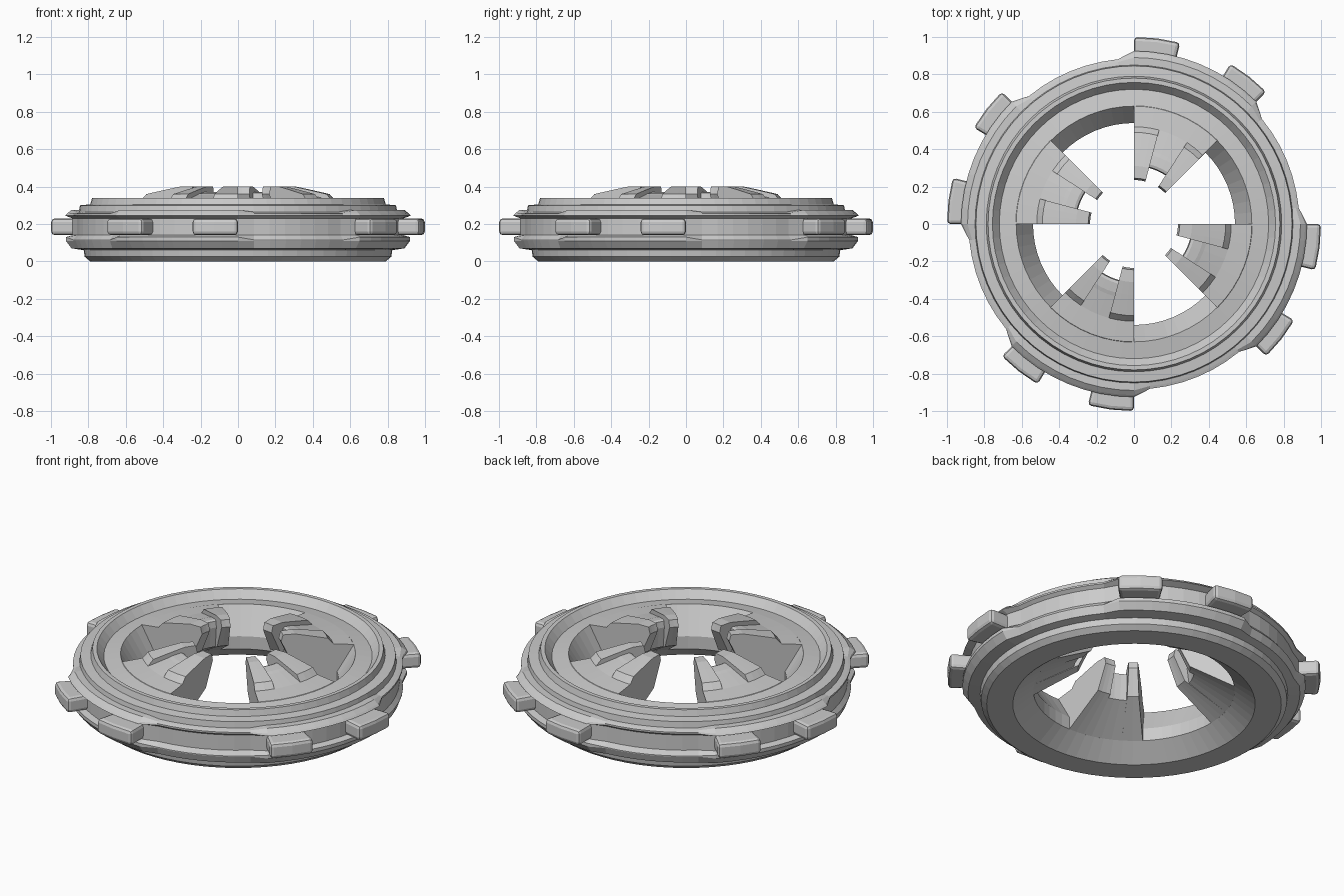
import bpy, bmesh, math

if "Cube" in bpy.data.objects:
    bpy.data.objects.remove(bpy.data.objects["Cube"])


def sweep(bm, angles, profile, closed=False):
    """Sweep a closed (radius, z) profile around z through the given angles."""
    rows = []
    for a in angles:
        c, s = math.cos(math.radians(a)), math.sin(math.radians(a))
        rows.append([bm.verts.new((r * c, r * s, z)) for r, z in profile(a)])
    n = len(rows[0])
    pairs = list(zip(rows, rows[1:]))
    if closed:
        pairs.append((rows[-1], rows[0]))
    for p, q in pairs:
        for i in range(n):
            j = (i + 1) % n
            bm.faces.new((p[i], q[i], q[j], p[j]))
    if not closed:
        bm.faces.new(rows[0])
        bm.faces.new(rows[-1][::-1])


def finish(bm, name, bevel=0.0):
    bmesh.ops.recalc_face_normals(bm, faces=bm.faces)
    me = bpy.data.meshes.new(name)
    bm.to_mesh(me)
    bm.free()
    ob = bpy.data.objects.new(name, me)
    bpy.context.collection.objects.link(ob)
    if bevel:
        m = ob.modifiers.new("bevel", 'BEVEL')
        m.width = bevel
        m.segments = 2
        m.limit_method = 'ANGLE'
        m.angle_limit = math.radians(40)
    return ob


def span(a, b, n):
    return [a + (b - a) * i / n for i in range(n + 1)]


# Main ring: four raised and four recessed sectors blended along the rim
def ring_profile(a):
    t = a % 90
    f = 1.0 if t >= 45 else max(0.0, 1 - t / 5.6, 1 - (45 - t) / 5.6)
    mix = lambda lo, hi: lo + (hi - lo) * f
    return [(0.65, 0.0), (0.79, 0.0), (0.82, 0.025), (0.825, 0.06),
            (mix(0.87, 0.89), 0.07), (mix(0.885, 0.92), 0.11),
            (mix(0.885, 0.92), mix(0.115, 0.13)), (mix(0.865, 0.885), 0.14),
            (mix(0.865, 0.885), 0.23), (mix(0.885, 0.925), 0.245),
            (mix(0.885, 0.915), 0.255), (mix(0.87, 0.89), mix(0.26, 0.275)),
            (0.85, mix(0.265, 0.275)), (0.845, 0.30), (0.79, 0.305),
            (0.78, 0.34), (0.757, 0.34), (0.72, 0.295), (0.63, 0.31),
            (0.54, 0.16), (0.54, 0.085)]


bm = bmesh.new()
sweep(bm, [i * 360 / 64 for i in range(64)], ring_profile, closed=True)
finish(bm, "ring_body")

# Grip lugs: two on every raised sector
for k in range(4):
    for n, (a, b) in enumerate(((75.7, 90), (45, 59))):
        bm = bmesh.new()
        sweep(bm, span(a + 90 * k, b + 90 * k, 2),
              lambda _: [(0.86, 0.14), (1.0, 0.14), (1.0, 0.23), (0.86, 0.23)])
        finish(bm, f"grip_lug_{k}_{n}", 0.02)

# Inner claws: wedge arms with two prongs and a notch between them
prong = [(0.64, 0.30), (0.63, 0.312), (0.52, 0.325), (0.49, 0.36), (0.38, 0.385),
         (0.31, 0.40), (0.245, 0.40), (0.235, 0.36), (0.30, 0.22), (0.54, 0.085),
         (0.57, 0.085)]
middle = [(0.64, 0.30), (0.63, 0.312), (0.52, 0.325), (0.40, 0.355), (0.38, 0.362),
          (0.33, 0.37), (0.315, 0.365), (0.31, 0.33), (0.325, 0.21), (0.54, 0.085),
          (0.57, 0.085)]
for k in range(4):
    o = 90 * k
    bm = bmesh.new()
    sweep(bm, span(45 + o, 57 + o, 2), lambda _: prong)
    sweep(bm, span(57 + o, 75 + o, 3), lambda _: middle)
    sweep(bm, span(75 + o, 90 + o, 3), lambda _: prong)
    finish(bm, f"inner_claw_{k}")
